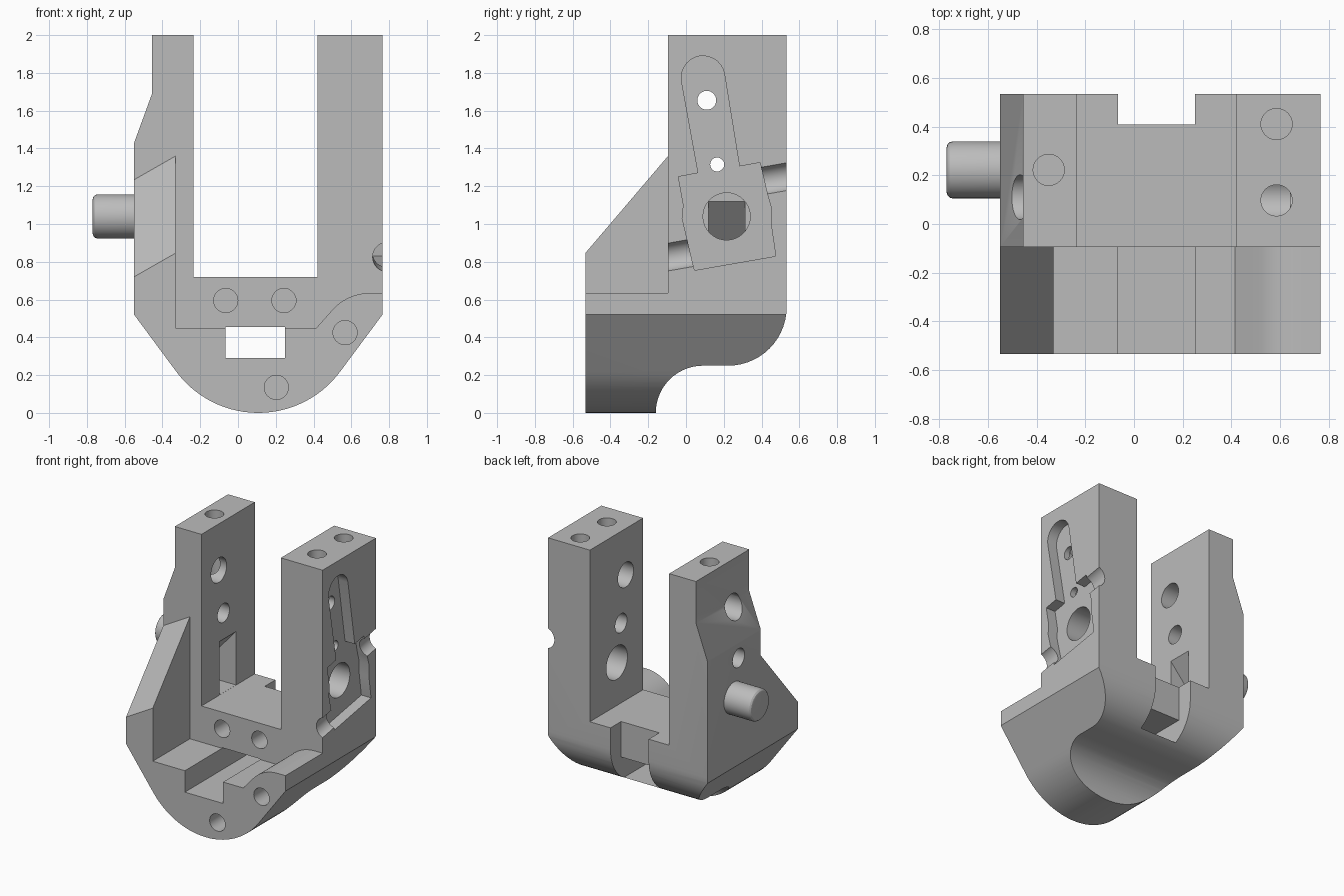
import bpy, bmesh
from math import sin, cos, radians
from mathutils import Vector

if "Cube" in bpy.data.objects:
    bpy.data.objects.remove(bpy.data.objects["Cube"])

grey = bpy.data.materials.new("plain grey")
grey.use_nodes = True
grey.diffuse_color = (0.5, 0.5, 0.5, 1)
grey.node_tree.nodes["Principled BSDF"].inputs["Base Color"].default_value = (0.5, 0.5, 0.5, 1)


def finish(name, bm):
    bmesh.ops.recalc_face_normals(bm, faces=bm.faces)
    mesh = bpy.data.meshes.new(name)
    bm.to_mesh(mesh)
    bm.free()
    mesh.materials.append(grey)
    obj = bpy.data.objects.new(name, mesh)
    bpy.context.collection.objects.link(obj)
    return obj


def prism(name, axis, points, lo, hi):
    """Extrude a 2D outline along one axis."""
    def place(p, t):
        return {"X": (t, *p), "Y": (p[0], t, p[1]), "Z": (*p, t)}[axis]
    bm = bmesh.new()
    face = bm.faces.new([bm.verts.new(place(p, lo)) for p in points])
    new = bmesh.ops.extrude_face_region(bm, geom=[face])["geom"]
    shift = Vector(place((0, 0), hi - lo))
    bmesh.ops.translate(bm, vec=shift, verts=[v for v in new if isinstance(v, bmesh.types.BMVert)])
    return finish(name, bm)


def box(name, x, y, z):
    return prism(name, "Z", [(x[0], y[0]), (x[1], y[0]), (x[1], y[1]), (x[0], y[1])], *z)


def rod(name, start, end, radius):
    a, b = Vector(start), Vector(end)
    bm = bmesh.new()
    bmesh.ops.create_cone(bm, cap_ends=True, segments=32, radius1=radius, radius2=radius,
                          depth=(b - a).length)
    bm.transform((b - a).to_track_quat("Z", "Y").to_matrix().to_4x4())
    bmesh.ops.translate(bm, vec=(a + b) / 2, verts=bm.verts)
    return finish(name, bm)


def arc(cx, cy, r, a0, a1, n=14):
    angles = [radians(a0 + (a1 - a0) * i / n) for i in range(n + 1)]
    return [(cx + r * cos(a), cy + r * sin(a)) for a in angles]


def combine(target, tool, operation="DIFFERENCE"):
    mod = target.modifiers.new("cut", "BOOLEAN")
    mod.operation, mod.solver, mod.object = operation, "EXACT", tool
    bpy.context.view_layer.objects.active = target
    bpy.ops.object.modifier_apply(modifier=mod.name)
    bpy.data.objects.remove(tool)


# Forked body with a rounded belly
outline = [(-0.455, 2), (-0.455, 1.69), (-0.55, 1.43), (-0.55, 0.52)]
outline += arc(0.107, 0.54, 0.54, 216, 324, 28)
outline += [(0.765, 0.52), (0.765, 2), (0.42, 2), (0.42, 0.72), (-0.235, 0.72), (-0.235, 2)]
body = prism("forked_body", "Y", outline, -0.533, 0.533)

# Underside step with a concave and a convex curve
under = [(-0.16, -0.2)] + arc(0.09, 0, 0.25, 180, 90)
under += arc(0.223, 0.56, 0.31, 270, 360) + [(0.8, 0.56), (0.8, -0.2)]
combine(body, prism("underside_cutter", "X", under, -1, 1))

# Front ledge with its curved lip, and the sloped side cheek
ledge = [(-0.33, 3), (-0.33, 0.45), (0.415, 0.45)]
ledge += arc(0.7, 0.365, 0.27, 135, 90, 10) + [(0.9, 0.635), (0.9, 3)]
combine(body, prism("ledge_cutter", "Y", ledge, -0.7, -0.095))
slope = prism("cheek_cutter", "X", [(-0.7, 0.65), (-0.095, 1.36), (-0.095, 3), (-0.7, 3)], -0.7, -0.28)
for v in slope.data.vertices:
    v.co.z += 0.57 * (v.co.x + 0.33)
combine(body, slope)

# Through channel and rear notch
combine(body, box("channel_cutter", (-0.065, 0.25), (-0.8, 0.8), (0.29, 0.455)))
combine(body, box("notch_cutter", (-0.065, 0.25), (0.408, 0.8), (-0.2, 0.9)))

# Ramped recess inside the pin tower
ramp = [(-0.235, 1.12), (-0.43, 0.9), (-0.43, 0.721), (-0.1, 0.721), (-0.1, 1.12)]
combine(body, prism("ramp_cutter", "Y", ramp, 0.12, 0.312))

# Shaped pocket on the outer side of the other tower
pocket = arc(0.09, 1.775, 0.115, 10, 190)
pocket += [(0.065, 1.27), (-0.04, 1.25), (-0.013, 1.1), (-0.02, 1.03), (0.045, 0.755), (0.475, 0.83),
           (0.45, 1.0), (0.45, 1.09), (0.43, 1.16), (0.392, 1.325), (0.283, 1.305)]
combine(body, prism("pocket_cutter", "X", pocket, 0.685, 0.9))

# Tilted grooves leading into the pocket
for y0, y1, y, z in ((0.36, 0.7, 0.53, 1.25), (-0.3, 0.07, -0.095, 0.825)):
    ends = [(0.79, t, z + 0.176 * (t - y)) for t in (y0, y1)]
    combine(body, rod("groove_cutter", *ends, 0.077))

# Cross bores: narrow mouths in the pocket floor, wider bores inside and in the pin tower
for y, z, narrow, wide in ((0.11, 1.655, 0.05, 0.092), (0.165, 1.315, 0.037, 0.07)):
    combine(body, rod("mouth_cutter", (0.5, y, z), (0.72, y, z), narrow))
    combine(body, rod("bore_cutter", (0.3, y, z), (0.64, y, z), wide))
    combine(body, rod("bore_cutter", (-0.8, y, z), (-0.1, y, z), wide))
combine(body, rod("large_bore_cutter", (0.3, 0.215, 1.04), (0.72, 0.215, 1.04), 0.125))

# Screw holes in the tower tops
for x, y, floor in ((0.585, 0.41, 1.6), (0.585, 0.097, 1.62), (-0.35, 0.222, 1.4)):
    combine(body, rod("top_hole_cutter", (x, y, 2.2), (x, y, floor), 0.064))

# Screw holes in the front faces
for x, z, y in ((-0.065, 0.595, -0.095), (0.243, 0.595, -0.095), (0.567, 0.425, -0.533), (0.203, 0.135, -0.533)):
    combine(body, rod("front_hole_cutter", (x, y - 0.1, z), (x, y + 0.25, z), 0.064))

# Side pin with a softened end
pin = rod("side_pin", (-0.5, 0.222, 1.04), (-0.769, 0.222, 1.04), 0.117)
bm = bmesh.new()
bm.from_mesh(pin.data)
rim = [e for e in bm.edges if all(v.co.x < -0.76 for v in e.verts)]
bmesh.ops.bevel(bm, geom=rim, offset=0.025, segments=3, profile=0.5, affect="EDGES")
bm.to_mesh(pin.data)
bm.free()

# Smooth the curves and keep the edges sharp
bpy.ops.object.select_all(action="DESELECT")
for obj in (body, pin):
    obj.select_set(True)
bpy.context.view_layer.objects.active = body
bpy.ops.object.shade_smooth_by_angle(angle=radians(25))
